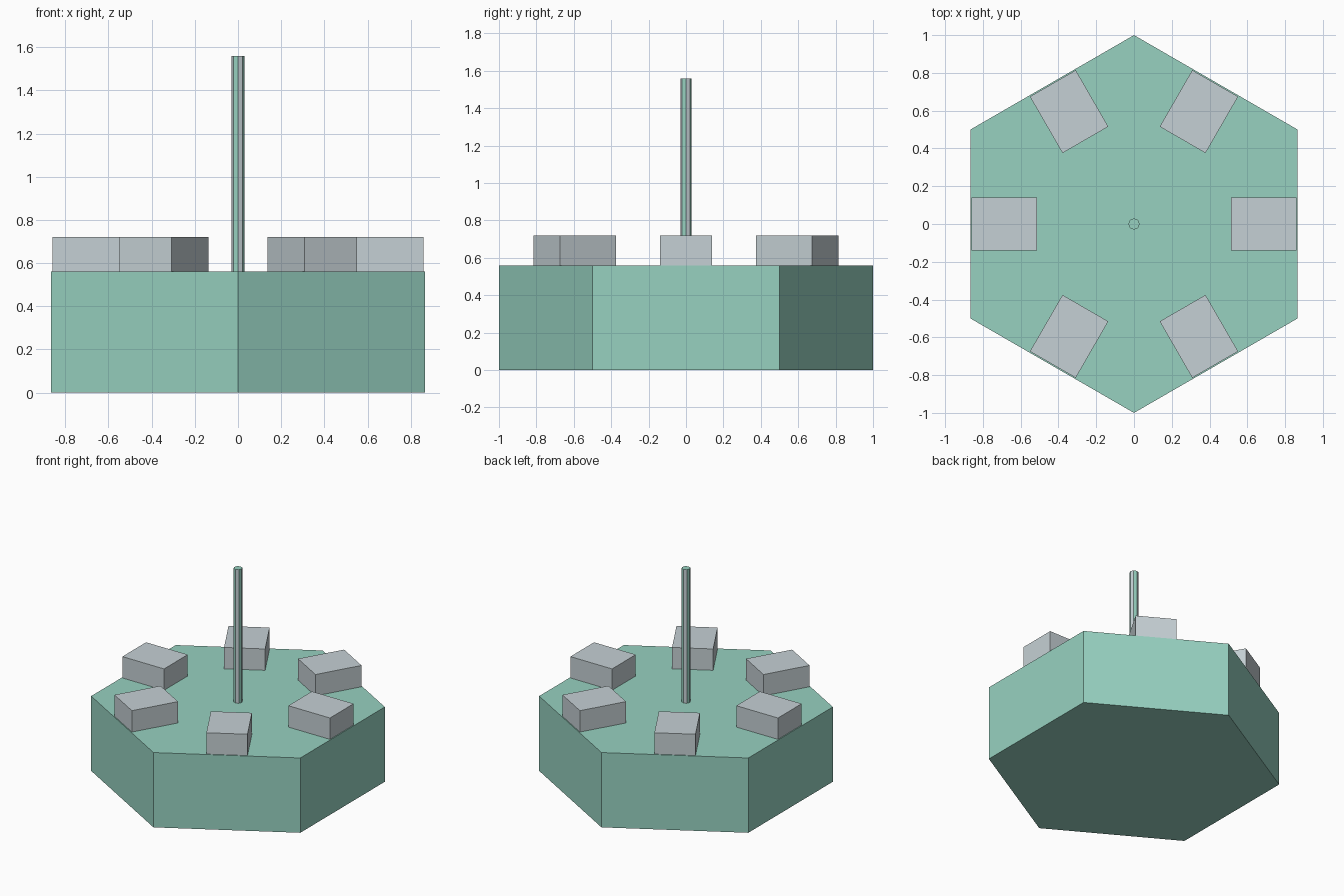
import bpy, math
from mathutils import Matrix

if "Cube" in bpy.data.objects:
    bpy.data.objects.remove(bpy.data.objects["Cube"])


def material(name, rgb):
    m = bpy.data.materials.new(name)
    m.diffuse_color = (*rgb, 1)
    m.use_nodes = True
    m.node_tree.nodes["Principled BSDF"].inputs["Base Color"].default_value = m.diffuse_color
    return m


teal = material("soft_teal", (0.31, 0.64, 0.53))
grey = material("pale_grey", (0.56, 0.63, 0.66))

BASE_TOP = 0.56


def prism(name, sides, radius, z0, z1, turn, mats):
    """Upright flat-sided column with its first corner at angle 'turn'."""
    ring = [(radius * math.cos(turn + math.tau * i / sides),
             radius * math.sin(turn + math.tau * i / sides)) for i in range(sides)]
    verts = [(x, y, z0) for x, y in ring] + [(x, y, z1) for x, y in ring]
    faces = [tuple(reversed(range(sides))), tuple(range(sides, 2 * sides))]
    faces += [(i, (i + 1) % sides, (i + 1) % sides + sides, i + sides) for i in range(sides)]
    mesh = bpy.data.meshes.new(name)
    mesh.from_pydata(verts, [], faces)
    for m in mats:
        mesh.materials.append(m)
    obj = bpy.data.objects.new(name, mesh)
    bpy.context.collection.objects.link(obj)
    return obj


# Hexagonal base, corners towards the front and back
prism("hexagonal_base", 6, 1.0, 0, BASE_TOP, math.pi / 2, [teal])

# Thin eight-sided pole with alternating teal and grey sides
pole = prism("centre_pole", 8, 0.03, BASE_TOP, 1.56, 0, [teal, grey])
for p in pole.data.polygons:
    if abs(p.normal.z) < 0.5:
        sector = int((math.atan2(p.normal.y, p.normal.x) % math.tau) / (math.pi / 4))
        p.material_index = 1 - sector % 2

# Six blocks, one against the middle of each base edge
for i in range(6):
    bpy.ops.mesh.primitive_cube_add(size=1)
    block = bpy.context.object
    block.name = f"edge_block_{i + 1}"
    block.data.transform(Matrix.Rotation(i * math.pi / 3, 4, 'Z')
                         @ Matrix.Translation((0.687, 0, BASE_TOP + 0.08))
                         @ Matrix.Diagonal((0.345, 0.28, 0.16, 1)))
    block.data.materials.append(grey)
